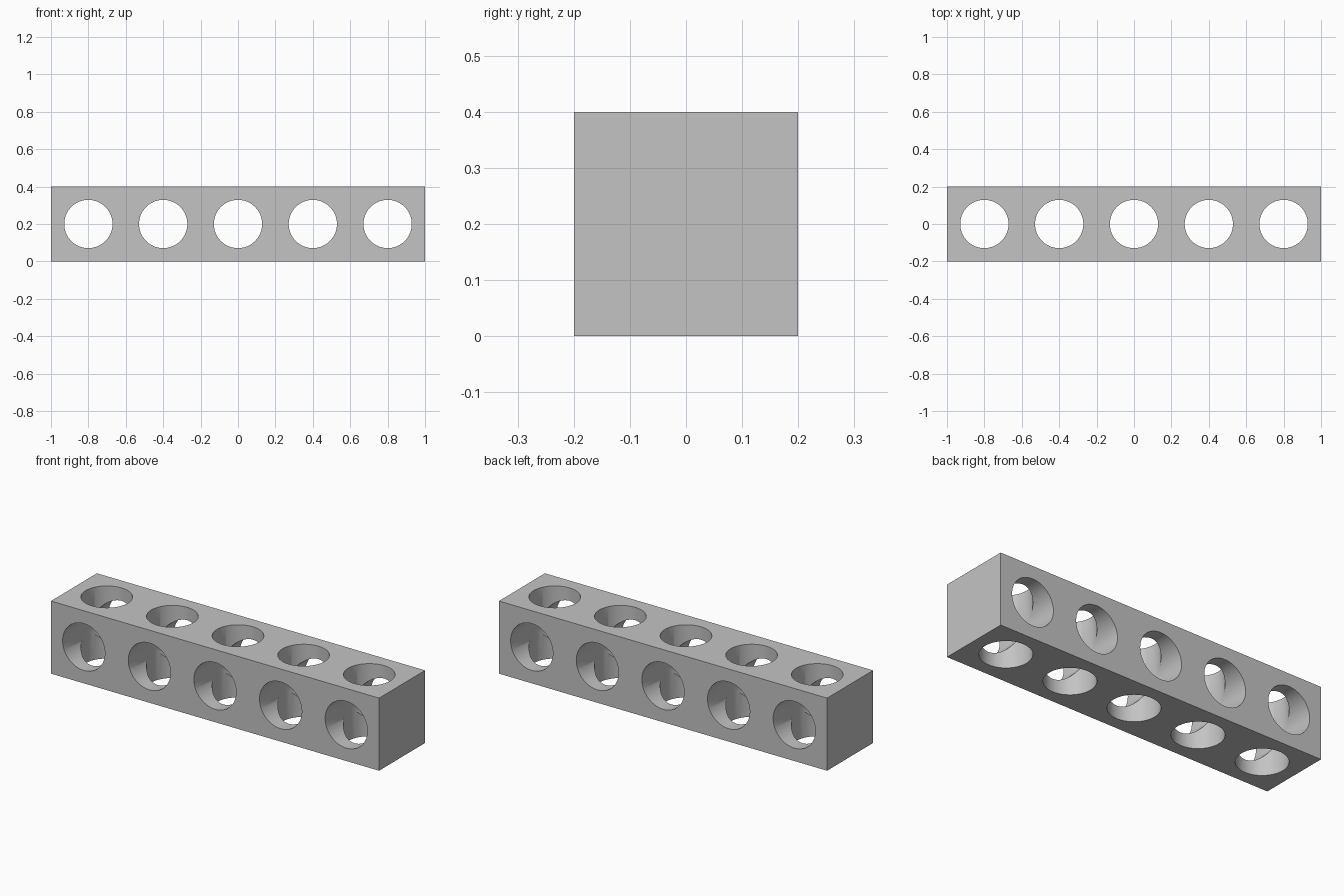
import bpy
import bmesh
from math import cos, sin, pi
from mathutils import Matrix, Vector

default = bpy.data.objects.get("Cube")
if default:
    bpy.data.objects.remove(default, do_unlink=True)

HALF = 0.2        # half the width of one square cell
RADIUS = 0.129    # bore radius
CELLS = 5
STEPS = 64        # multiple of 8, so the cell corners are reached

grey = bpy.data.materials.new("light grey")
grey.use_nodes = True
colour = (0.55, 0.55, 0.55, 1)
grey.diffuse_color = colour
grey.node_tree.nodes["Principled BSDF"].inputs["Base Color"].default_value = colour


def spoke(step):
    """Outer cell edge, bore rim, and the line where the crossing bores meet."""
    angle = 2 * pi * (step % STEPS) / STEPS
    c, s = cos(angle), sin(angle)
    reach = HALF / max(abs(c), abs(s))
    x, y = RADIUS * c, RADIUS * s
    return (Vector((c * reach, s * reach, HALF)),
            Vector((x, y, HALF)),
            Vector((x, y, abs(y))))


def add_bore_side(bm, place):
    """Square face around one bore mouth, plus the bore wall behind it."""
    for i in range(STEPS):
        a, b = spoke(i), spoke(i + 1)
        for k in range(2):
            corners = [bm.verts.new(place @ p)
                       for p in (a[k], b[k], b[k + 1], a[k + 1])]
            bm.faces.new(corners)


# Four pierced sides for every cell of the beam
bm = bmesh.new()
for cell in range(CELLS):
    x = (cell - (CELLS - 1) / 2) * 2 * HALF
    for quarter in range(4):
        add_bore_side(bm, Matrix.Translation((x, 0, HALF))
                      @ Matrix.Rotation(quarter * pi / 2, 4, 'X'))
bmesh.ops.remove_doubles(bm, verts=bm.verts, dist=0.0001)

# Solid square ends
rims = [e for e in bm.edges if e.is_boundary]
bmesh.ops.holes_fill(bm, edges=rims, sides=0)
bmesh.ops.recalc_face_normals(bm, faces=bm.faces)

mesh = bpy.data.meshes.new("pierced_beam")
bm.to_mesh(mesh)
bm.free()
mesh.materials.append(grey)
beam = bpy.data.objects.new("pierced_beam", mesh)
bpy.context.collection.objects.link(beam)

# Smooth bores with crisp rims
bpy.ops.object.select_all(action='DESELECT')
beam.select_set(True)
bpy.context.view_layer.objects.active = beam
bpy.ops.object.shade_smooth_by_angle(angle=pi / 6)
